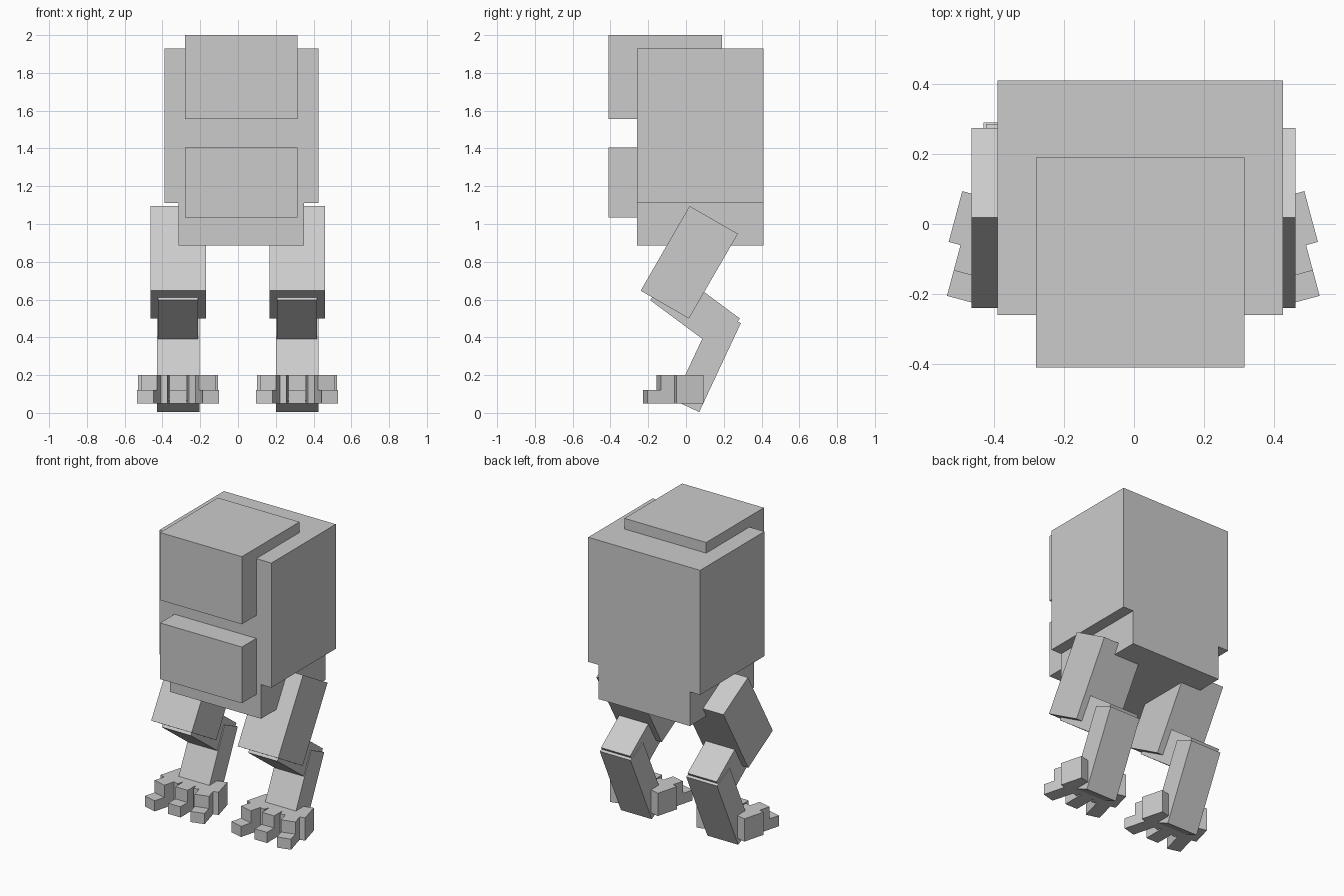
import bpy
import math
from mathutils import Matrix, Vector

if "Cube" in bpy.data.objects:
    bpy.data.objects.remove(bpy.data.objects["Cube"])

grey = bpy.data.materials.new("plain_grey")
grey.diffuse_color = (0.6, 0.6, 0.6, 1.0)
grey.use_nodes = True
grey.node_tree.nodes["Principled BSDF"].inputs["Base Color"].default_value = grey.diffuse_color


def box(name, lo, hi, matrix=Matrix()):
    """Box between two corners, baked through a placing matrix."""
    bpy.ops.mesh.primitive_cube_add(size=1)
    ob = bpy.context.object
    ob.name = name
    lo, hi = Vector(lo), Vector(hi)
    size = Matrix.Diagonal((*(hi - lo), 1))
    ob.data.transform(matrix @ Matrix.Translation((lo + hi) / 2) @ size)
    ob.data.materials.append(grey)
    return ob


def limb(name, width, thick, length, corner, tilt, cx):
    """Leg segment: front lower corner at (y, z), leaning back by tilt."""
    m = Matrix.Translation((cx, *corner)) @ Matrix.Rotation(math.radians(-tilt), 4, 'X')
    return box(name, (-width / 2, 0, 0), (width / 2, thick, length), m)


# Torso, hips and the two raised front blocks
box("torso", (-0.39, -0.26, 1.11), (0.425, 0.41, 1.93))
box("hips", (-0.315, -0.26, 0.885), (0.35, 0.41, 1.11))
box("head", (-0.28, -0.41, 1.555), (0.315, 0.19, 2.0))
box("belly_plate", (-0.28, -0.41, 1.035), (0.315, -0.26, 1.405))

for side, cx in (("left", -0.317), ("right", 0.313)):
    # Leg segments, from hip to ankle
    limb(side + "_thigh", 0.295, 0.295, 0.518, (-0.24, 0.647), 30, cx)
    m = Matrix.Translation((cx, -0.19, 0.597)) @ Matrix.Rotation(math.radians(-36.6), 4, 'X')
    box(side + "_knee", (-0.106, 0, 0), (0.106, 0.44, 0.205), m)
    limb(side + "_shin", 0.224, 0.15, 0.52, (-0.066, 0.068), 25.1, cx)

    # Splayed toes: wide base, narrower knuckle, low tip
    for toe, x, y, turn in (("outer", -0.096, 0.073, -15),
                            ("middle", 0, 0.09, 0),
                            ("inner", 0.096, 0.073, 15)):
        m = Matrix.Translation((cx + x, y, 0)) @ Matrix.Rotation(math.radians(turn), 4, 'Z')
        name = f"{side}_foot_{toe}"
        box(name + "_base", (-0.08, -0.15, 0.05), (0.08, 0, 0.2), m)
        box(name + "_knuckle", (-0.045, -0.225, 0.05), (0.045, -0.15, 0.2), m)
        box(name + "_tip", (-0.045, -0.30, 0.05), (0.045, -0.225, 0.12), m)
